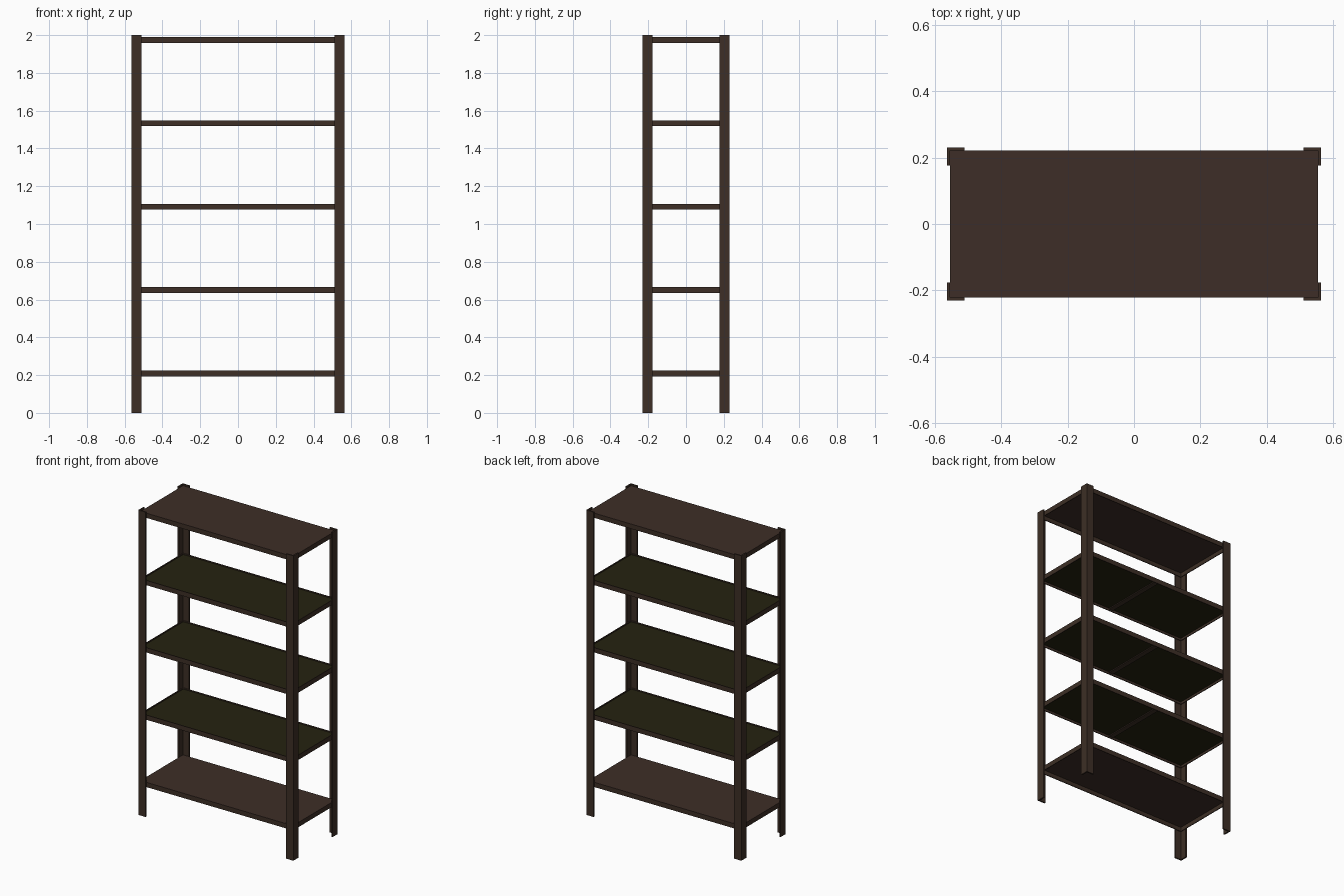
import bpy, bmesh

if "Cube" in bpy.data.objects:
    bpy.data.objects.remove(bpy.data.objects["Cube"])

def material(name, rgb):
    m = bpy.data.materials.new(name)
    m.diffuse_color = (*rgb, 1)
    m.use_nodes = True
    m.node_tree.nodes["Principled BSDF"].inputs["Base Color"].default_value = m.diffuse_color
    return m

BROWN = material("dark_brown_steel", (0.047, 0.028, 0.019))
SHELF = material("brown_sheet_steel", (0.047, 0.027, 0.020))
GREEN = material("dark_olive_board", (0.018, 0.016, 0.005))

W, D, H = 0.563, 0.230, 2.0      # outer half width, half depth, height
T = 0.009                        # post steel thickness
LEG = 0.053                      # width of each post flange
SX, SY = W - T, D - T            # half size of a shelf
LIP, SHEET, RIM = 0.031, 0.004, 0.005

def finish(name, bm, mat):
    bmesh.ops.recalc_face_normals(bm, faces=bm.faces)
    me = bpy.data.meshes.new(name)
    bm.to_mesh(me)
    bm.free()
    me.materials.append(mat)
    ob = bpy.data.objects.new(name, me)
    bpy.context.collection.objects.link(ob)
    return ob

def prism(name, outline, z0, z1, mat):
    bm = bmesh.new()
    f = bm.faces.new([bm.verts.new((x, y, z0)) for x, y in outline])
    ext = bmesh.ops.extrude_face_region(bm, geom=[f])["geom"]
    top = [v for v in ext if isinstance(v, bmesh.types.BMVert)]
    bmesh.ops.translate(bm, verts=top, vec=(0, 0, z1 - z0))
    return finish(name, bm, mat)

def rect(hx, hy):
    return [(-hx, -hy), (hx, -hy), (hx, hy), (-hx, hy)]

# Four angle-section posts
for sx, xn in ((-1, "left"), (1, "right")):
    for sy, yn in ((-1, "front"), (1, "back")):
        prof = [(W, D), (W - LEG, D), (W - LEG, D - T), (W - T, D - T),
                (W - T, D - LEG), (W, D - LEG)]
        prism(f"{yn}_{xn}_post", [(x * sx, y * sy) for x, y in prof], 0, H, BROWN)

def rim(name, z0, z1):
    # Rectangular tube: outer and inner walls joined by flat edges
    bm = bmesh.new()
    loops = [[bm.verts.new((x, y, z)) for x, y in rect(SX - i, SY - i)]
             for i, z in ((0, z0), (0, z1), (RIM, z1), (RIM, z0))]
    for a, b in zip(loops, loops[1:] + loops[:1]):
        for k in range(4):
            n = (k + 1) % 4
            bm.faces.new((a[k], a[n], b[n], b[k]))
    return finish(name, bm, BROWN)

for i in range(5):
    top = 0.224 + i * 0.4415
    n = i + 1
    if i in (0, 4):
        # Steel tray shelf: sheet with turned-down lips
        rim(f"shelf_{n}_lip", top - LIP, top - SHEET)
        prism(f"shelf_{n}_sheet", rect(SX, SY), top - SHEET, top, SHELF)
    else:
        # Framed shelf: sunken board over a centre brace
        rim(f"shelf_{n}_frame", top - LIP, top)
        prism(f"shelf_{n}_board", rect(SX - RIM, SY - RIM), top - 0.016, top - 0.007, GREEN)
        prism(f"shelf_{n}_brace", rect(0.016, SY - RIM), top - 0.022, top - 0.016, BROWN)
